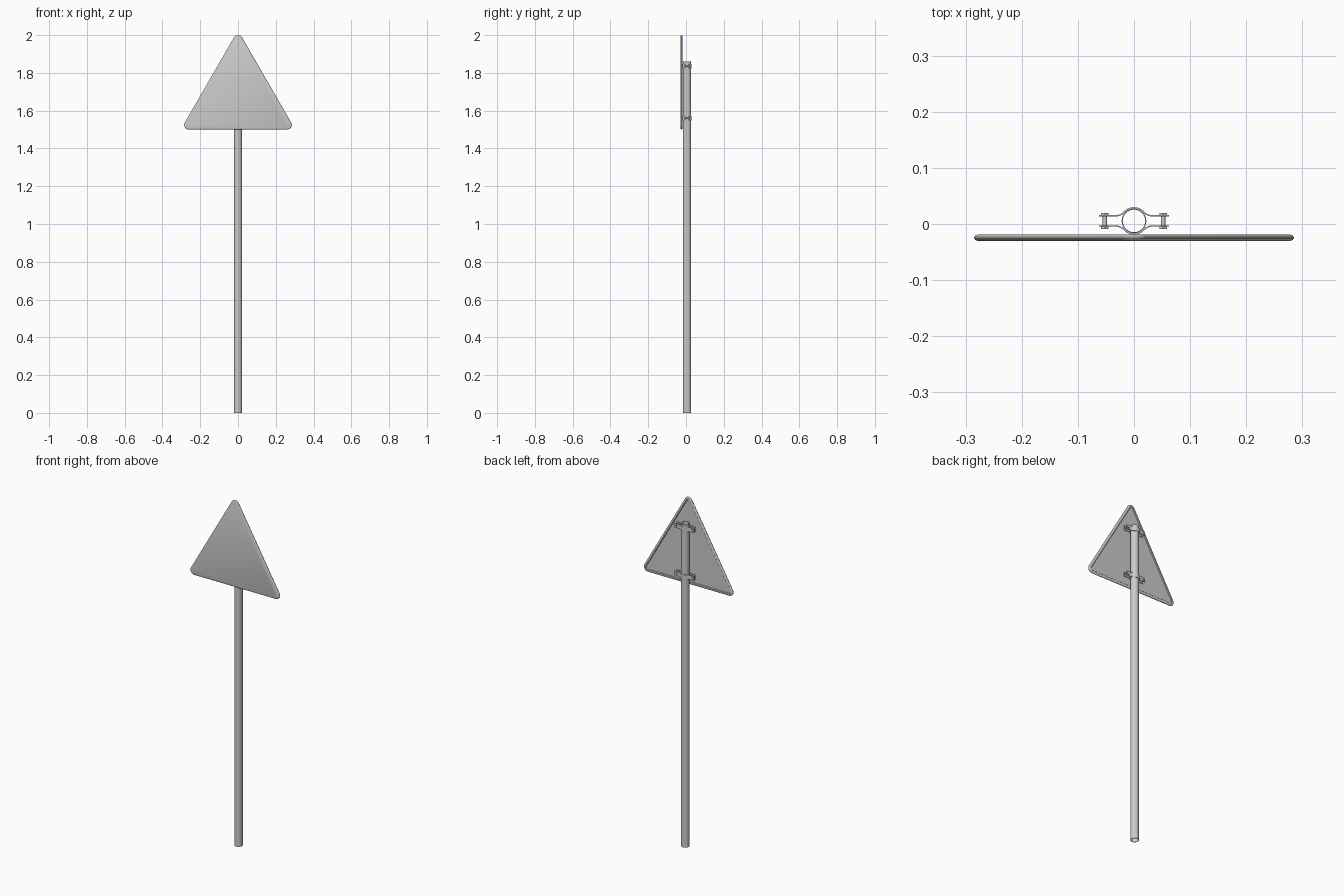
import bpy, bmesh, math
from mathutils import Vector, Matrix

if "Cube" in bpy.data.objects:
    bpy.data.objects.remove(bpy.data.objects["Cube"])

CY = 0.0055          # pole axis in y
POLE_R = 0.022
CLAMP_Z = (1.56, 1.835)


def finish(bm, name, angle=35):
    bmesh.ops.recalc_face_normals(bm, faces=bm.faces)
    me = bpy.data.meshes.new(name)
    bm.to_mesh(me)
    bm.free()
    ob = bpy.data.objects.new(name, me)
    bpy.context.collection.objects.link(ob)
    bpy.context.view_layer.objects.active = ob
    ob.select_set(True)
    bpy.ops.object.shade_smooth_by_angle(angle=math.radians(angle))
    ob.select_set(False)
    return ob


def bridge(bm, a, b):
    n = len(a)
    for i in range(n):
        bm.faces.new((a[i], a[(i + 1) % n], b[(i + 1) % n], b[i]))


# hollow pole, open at both ends
bm = bmesh.new()
loops = []
for r, z in ((POLE_R, 0), (POLE_R, 1.86), (POLE_R - 0.002, 1.86), (POLE_R - 0.002, 0)):
    loops.append([bm.verts.new((r * math.cos(t), CY + r * math.sin(t), z))
                  for t in (math.tau * i / 32 for i in range(32))])
for i in range(4):
    bridge(bm, loops[i], loops[(i + 1) % 4])
finish(bm, "pole")


# rounded triangle plate with rolled rim and recessed back
def triangle_loop(bm, inset, y, steps=10):
    r = 0.025 - inset
    verts = []
    for cx, cz, start in ((0.26, 1.525, -90), (0, 1.975, 30), (-0.26, 1.525, 150)):
        for i in range(steps + 1):
            t = math.radians(start + 120 * i / steps)
            verts.append(bm.verts.new((cx + r * math.cos(t), y, cz + r * math.sin(t))))
    return verts


bm = bmesh.new()
section = [(0.006, -0.030), (0.0025, -0.0288), (0, -0.0255), (0, -0.0235),
           (0.0025, -0.0202), (0.006, -0.019), (0.013, -0.019), (0.016, -0.022)]
rings = [triangle_loop(bm, d, y) for d, y in section]
for a, b in zip(rings, rings[1:]):
    bridge(bm, a, b)
bm.faces.new(rings[0])
bm.faces.new(rings[-1])
finish(bm, "sign_plate")


# clamp half: bent strap following the pole, flaring out to two lugs
def clamp_half(name, z, side, height=0.026, thick=0.0024):
    flare = [(0.062, 0.009), (0.034, 0.009), (0.029, 0.0094), (0.0245, 0.0108), (0.0208, 0.0128)]
    arc = [(0.0233 * math.cos(t), 0.0233 * math.sin(t))
           for t in (math.radians(42 + 96 * i / 16) for i in range(17))]
    path = [Vector(p) for p in flare + arc + [(-x, y) for x, y in reversed(flare)]]
    bm = bmesh.new()
    rows = []
    for i, p in enumerate(path):
        d = (path[min(i + 1, len(path) - 1)] - path[max(i - 1, 0)]).normalized()
        n = Vector((d.y, -d.x)) * thick / 2
        rows.append([bm.verts.new((q.x, CY + side * q.y, z + h * height / 2))
                     for q, h in ((p + n, -1), (p + n, 1), (p - n, 1), (p - n, -1))])
    for a, b in zip(rows, rows[1:]):
        bridge(bm, a, b)
    bm.faces.new(rows[0])
    bm.faces.new(rows[-1])
    finish(bm, name)


# bolt: round shank with hexagonal head and nut
def bolt(name, x, z):
    bm = bmesh.new()
    for y, r, length, n in ((0, 0.0038, 0.022, 16), (0.0122, 0.0075, 0.004, 6),
                            (-0.0122, 0.0075, 0.004, 6)):
        m = Matrix.Translation((x, CY + y, z)) @ Matrix.Rotation(math.pi / 2, 4, 'X')
        bmesh.ops.create_cone(bm, cap_ends=True, segments=n, radius1=r, radius2=r,
                              depth=length, matrix=m)
    finish(bm, name)


for level, z in zip(("lower", "upper"), CLAMP_Z):
    clamp_half(level + "_clamp_back", z, 1)
    clamp_half(level + "_clamp_front", z, -1)
    for side, x in (("left", -0.052), ("right", 0.052)):
        bolt(f"{level}_bolt_{side}", x, z)
